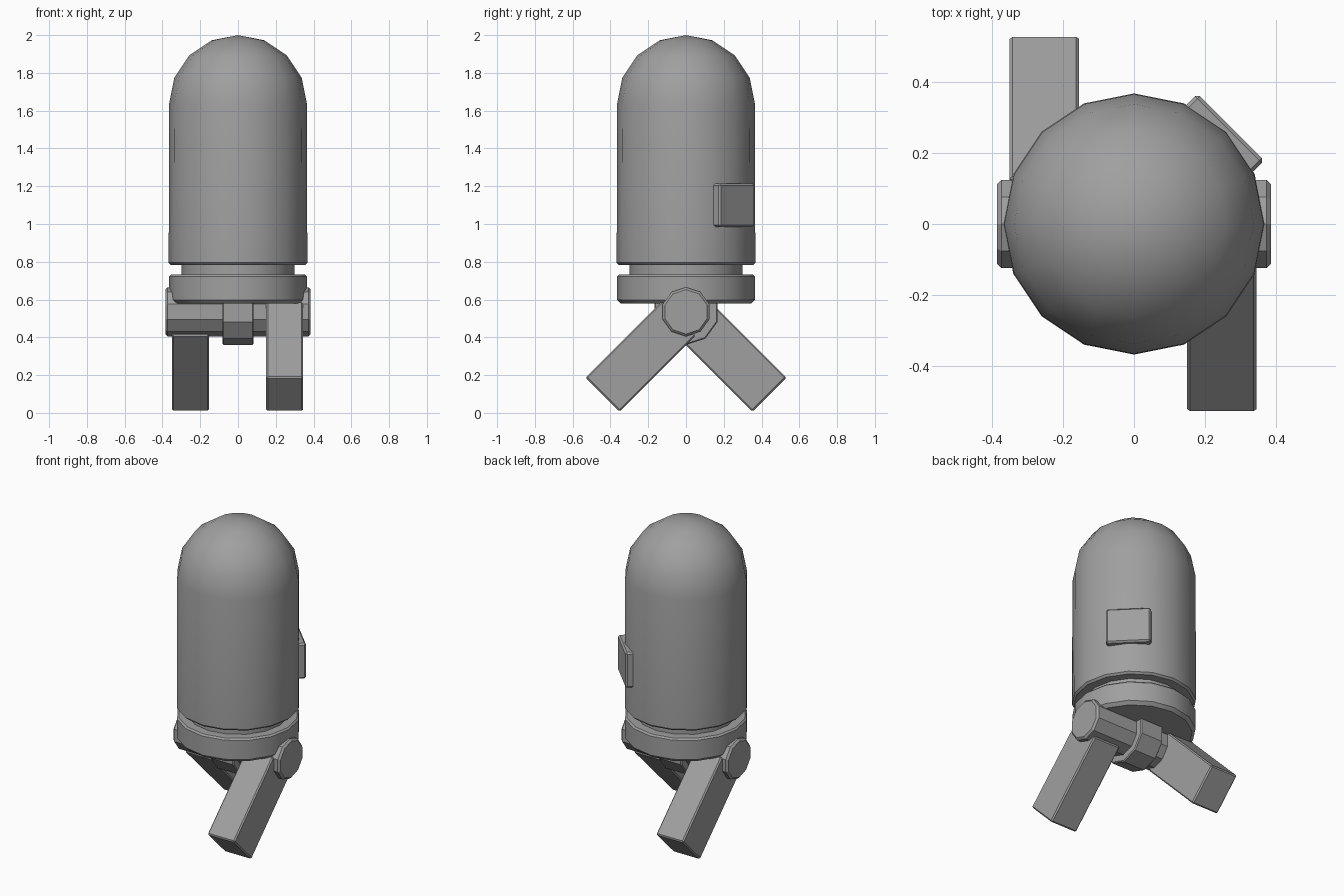
import bpy, math
from mathutils import Matrix

if "Cube" in bpy.data.objects:
    bpy.data.objects.remove(bpy.data.objects["Cube"])

grey = bpy.data.materials.new("mid_grey")
grey.diffuse_color = (0.35, 0.35, 0.35, 1)
grey.use_nodes = True
grey.node_tree.nodes["Principled BSDF"].inputs["Base Color"].default_value = grey.diffuse_color


def finish(ob, name, bevel=0.0, smooth=None):
    ob.name = name
    ob.data.materials.append(grey)
    if smooth:
        bpy.ops.object.shade_smooth_by_angle(angle=math.radians(smooth))
    if bevel:
        m = ob.modifiers.new("edge_bevel", "BEVEL")
        m.width, m.segments, m.limit_method = bevel, 1, "ANGLE"
        m.angle_limit = math.radians(50)
    return ob


def lathe(name, profile, sides=16):
    """Revolve (radius, z) points; zero-radius ends become poles, others are capped."""
    verts, rings, faces = [], [], []
    for r, z in profile:
        n = 1 if r == 0 else sides
        rings.append([len(verts) + i for i in range(n)])
        for i in range(n):
            a = 2 * math.pi * i / sides
            verts.append((r * math.cos(a), r * math.sin(a), z))
    for lo, hi in zip(rings, rings[1:]):
        for i in range(sides):
            j = (i + 1) % sides
            if len(hi) == 1:
                faces.append((lo[i], lo[j], hi[0]))
            else:
                faces.append((lo[i], lo[j], hi[j], hi[i]))
    faces.append(rings[0][::-1])
    if len(rings[-1]) > 1:
        faces.append(rings[-1])
    me = bpy.data.meshes.new(name)
    me.from_pydata(verts, [], faces)
    ob = bpy.data.objects.new(name, me)
    bpy.context.collection.objects.link(ob)
    bpy.ops.object.select_all(action="DESELECT")
    ob.select_set(True)
    bpy.context.view_layer.objects.active = ob
    return finish(ob, name, smooth=35)


def box(name, size, matrix, bevel=0.008):
    bpy.ops.mesh.primitive_cube_add(size=1)
    ob = bpy.context.object
    ob.data.transform(Matrix.Diagonal((*size, 1)))
    ob.matrix_world = matrix
    return finish(ob, name, bevel)


def rod(name, radius, x0, x1, z, bevel):
    """Ten-sided cylinder along x with a vertex at the top."""
    bpy.ops.mesh.primitive_cylinder_add(vertices=10, radius=radius, depth=x1 - x0)
    ob = bpy.context.object
    ob.data.transform(Matrix.Rotation(math.pi / 2, 4, "Z"))
    ob.data.transform(Matrix.Rotation(math.pi / 2, 4, "Y"))
    # turn so that a vertex points straight up
    top = max(ob.data.vertices, key=lambda v: v.co.z).co
    ob.data.transform(Matrix.Rotation(math.atan2(top.y, top.z), 4, "X"))
    ob.location = ((x0 + x1) / 2, 0, z)
    return finish(ob, name, bevel)


# Domed body, neck and base ring
R, DOME_Z = 0.365, 1.635
dome = [(R * math.cos(math.pi / 8 * i), DOME_Z + R * math.sin(math.pi / 8 * i)) for i in range(4)]
lathe("domed_body", [(0.355, 0.783), (0.367, 0.795)] + dome + [(0, 2.0)])
lathe("neck", [(0.30, 0.70), (0.30, 0.80)])
lathe("base_ring", [(0.345, 0.578), (0.365, 0.598), (0.365, 0.722), (0.355, 0.732)])

# Hinge
rod("axle", 0.13, -0.385, 0.385, 0.535, 0.012)
rod("hinge_hub", 0.175, -0.083, 0.083, 0.535, 0.006)

# Legs splayed forward and back
for name, x, side in (("front_leg", 0.247, -1), ("back_leg", -0.252, 1)):
    place = Matrix.Translation((x, side * 0.24, 0.298)) @ Matrix.Rotation(side * math.pi / 4, 4, "X")
    box(name, (0.195, 0.255, 0.57), place)

# Panel on the back right of the body
box("side_panel", (0.075, 0.265, 0.23),
    Matrix.Rotation(math.pi / 4, 4, "Z") @ Matrix.Translation((0.348, 0, 1.1)), 0.01)
